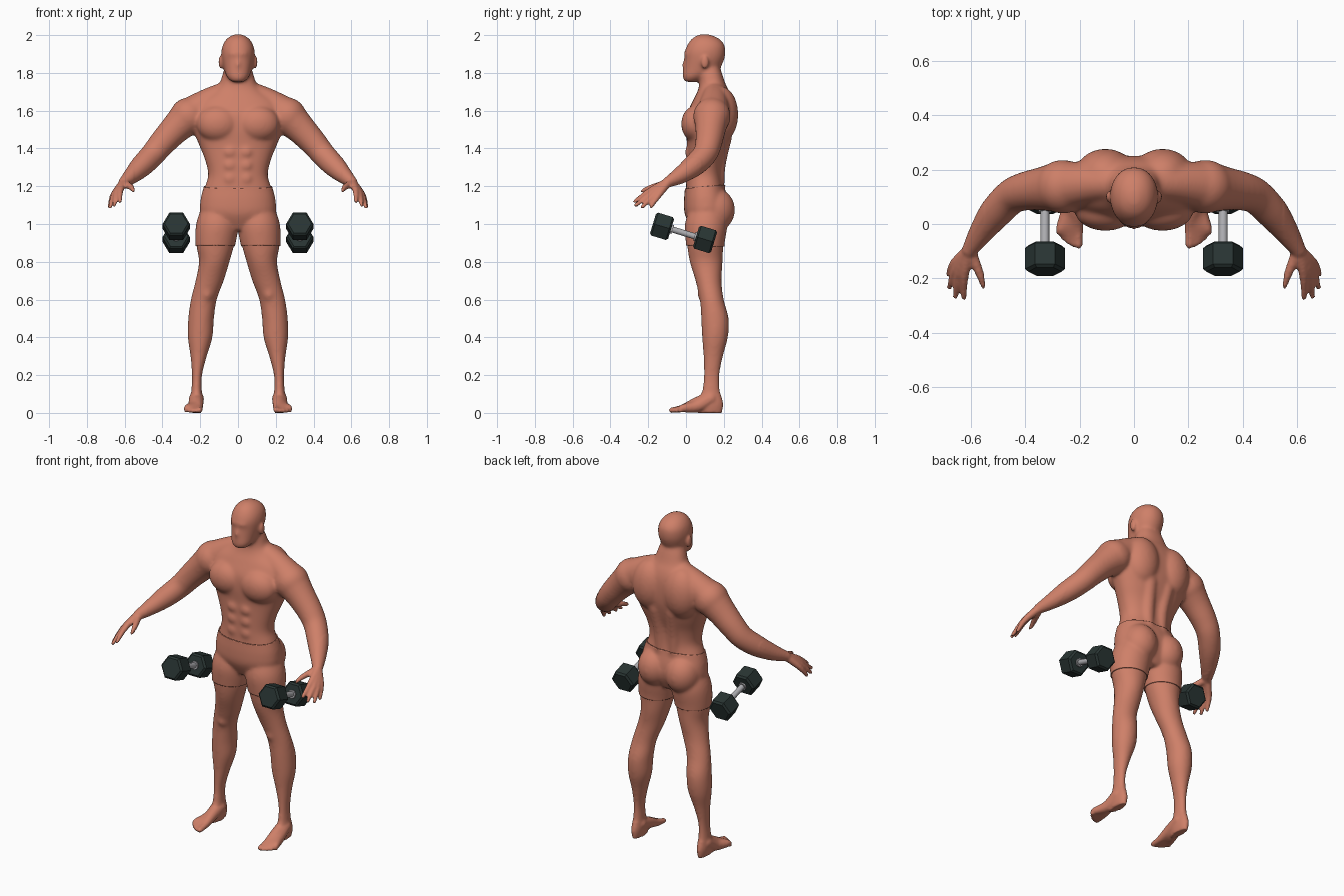
import bpy, bmesh, math
from mathutils import Vector, Matrix, Quaternion

old = bpy.data.objects.get("Cube")
if old:
    bpy.data.objects.remove(old, do_unlink=True)


def material(name, color, roughness):
    mat = bpy.data.materials.new(name)
    mat.use_nodes = True
    mat.diffuse_color = (*color, 1)
    shader = mat.node_tree.nodes["Principled BSDF"]
    shader.inputs["Base Color"].default_value = (*color, 1)
    shader.inputs["Roughness"].default_value = roughness
    return mat


skin = material("warm skin", (.62, .215, .14), .6)
rubber = material("dark rubber", (.022, .035, .033), .6)
steel = material("grey steel", (.42, .42, .44), .5)


def add_object(name, mesh, mat):
    obj = bpy.data.objects.new(name, mesh)
    bpy.context.collection.objects.link(obj)
    mesh.materials.clear()
    mesh.materials.append(mat)
    return obj


def spline(rows, steps=5):
    """Smooth curve through rows of numbers."""
    pts = [Vector(r) for r in rows]
    result = []
    for i in range(len(pts) - 1):
        a, b = pts[max(i - 1, 0)], pts[i]
        c, d = pts[i + 1], pts[min(i + 2, len(pts) - 1)]
        for k in range(steps):
            t = k / steps
            result.append(b + (c - a) * (t / 2)
                          + (a * 2 - b * 5 + c * 4 - d) * (t * t / 2)
                          + (b * 3 - a - c * 3 + d) * (t ** 3 / 2))
    return result + [pts[-1]]


def skin_rings(bm, rings):
    loops = [[bm.verts.new(p) for p in ring] for ring in rings]
    count = len(loops[0])
    for low, high in zip(loops, loops[1:]):
        for i in range(count):
            j = (i + 1) % count
            bm.faces.new((low[i], low[j], high[j], high[i]))
    bm.faces.new(loops[0][::-1])
    bm.faces.new(loops[-1])


def loft(bm, rows, power=2.0, sides=32):
    """Level sections given as height, x range and y range."""
    rings = []
    for z, x0, x1, y0, y1 in spline(rows):
        ring = []
        for i in range(sides):
            a = math.tau * i / sides
            c, s = math.cos(a), math.sin(a)
            ring.append(((x0 + x1) / 2 + (x1 - x0) / 2 * math.copysign(abs(c) ** (2 / power), c),
                         (y0 + y1) / 2 + (y1 - y0) / 2 * math.copysign(abs(s) ** (2 / power), s), z))
        rings.append(ring)
    skin_rings(bm, rings)


def ball(bm, center, radii):
    bmesh.ops.create_icosphere(bm, subdivisions=3, radius=1,
                               matrix=Matrix.LocRotScale(Vector(center), None, Vector(radii)))


def tube(bm, rows, side, sides=16):
    """Round limb through points given as x, y, z and radius."""
    pts = spline([(x * side, y, z, r) for x, y, z, r in rows])
    rings, turn, last = [], Quaternion(), Vector((0, 0, 1))
    for i, p in enumerate(pts):
        ahead = (pts[min(i + 1, len(pts) - 1)] - pts[max(i - 1, 0)]).to_3d().normalized()
        turn = last.rotation_difference(ahead) @ turn
        last = ahead
        angles = [math.tau * k / sides for k in range(sides)]
        rings.append([p.to_3d() + turn @ Vector((math.cos(a), math.sin(a), 0)) * p[3] for a in angles])
    skin_rings(bm, rings)
    for p in (pts[0], pts[-1]):
        ball(bm, p.to_3d(), [p[3]] * 3)


def both_sides(rows):
    return [(z, -w, w, y0, y1) for z, w, y0, y1 in rows]


bm = bmesh.new()

# Torso and neck
loft(bm, both_sides([
    (.97, .07, .04, .18), (1.05, .185, 0, .215), (1.12, .194, -.005, .215),
    (1.19, .178, 0, .2), (1.26, .158, .002, .192), (1.34, .175, .004, .2),
    (1.42, .207, .005, .225), (1.5, .238, 0, .245), (1.58, .24, .005, .25),
    (1.65, .215, .035, .245), (1.7, .14, .06, .23), (1.74, .1, .07, .21),
    (1.8, .08, .07, .19), (1.85, .06, .08, .17)]), 2.3)

# Head, brow and nose
loft(bm, both_sides([
    (1.752, .035, -.008, .06), (1.78, .06, -.018, .11), (1.82, .074, -.014, .175),
    (1.87, .085, -.008, .202), (1.91, .088, -.007, .209), (1.95, .08, .008, .203),
    (1.985, .055, .035, .17), (2.005, .018, .075, .12)]), 2.1)
ball(bm, (0, .015, 1.9), (.055, .03, .014))
ball(bm, (0, -.008, 1.842), (.013, .014, .03))

for side in (1, -1):
    ball(bm, (.09 * side, .1, 1.857), (.013, .021, .036))           # ear
    ball(bm, (.105 * side, .052, 1.53), (.115, .078, .098))         # chest
    ball(bm, (.105 * side, .185, 1.58), (.11, .092, .15))           # upper back
    ball(bm, (.092 * side, .155, 1.075), (.094, .099, .11))         # buttock
    ball(bm, (.165 * side, .1, .63), (.036, .04, .045))             # knee
    for z in (1.24, 1.31, 1.38):                                    # stomach muscles
        ball(bm, (.042 * side, .033, z), (.044, .04, .04))
    tube(bm, [(.045, .165, 1.19, .038), (.048, .172, 1.32, .04), (.06, .2, 1.46, .045)], side)

    # Sloping neck muscle and shoulder
    tube(bm, [(.05, .15, 1.7, .06), (.15, .15, 1.65, .073), (.255, .14, 1.578, .093)], side)

    # Arm
    tube(bm, [(.262, .137, 1.57, .1), (.33, .13, 1.505, .082), (.4, .12, 1.43, .072),
              (.45, .1, 1.37, .066), (.507, .042, 1.31, .061), (.56, -.03, 1.258, .046),
              (.603, -.095, 1.222, .029)], side)

    # Fingers run from the wrist through the knuckle to the tip
    for knuckle, tip in (((.622, -.185, 1.18), (.625, -.27, 1.12)),
                         ((.64, -.178, 1.168), (.655, -.265, 1.1)),
                         ((.653, -.165, 1.158), (.677, -.232, 1.09)),
                         ((.66, -.145, 1.152), (.68, -.185, 1.093))):
        tube(bm, [(.603, -.095, 1.222, .024), (*knuckle, .017), (*tip, .0105)], side, 12)
    tube(bm, [(.6, -.1, 1.215, .022), (.567, -.18, 1.195, .016), (.55, -.23, 1.175, .011)], side, 12)

    # Leg
    loft(bm, [(z, a * side, b * side, y0, y1) for z, a, b, y0, y1 in (
        (1.09, .03, .185, .03, .19), (1, .004, .216, 0, .212), (.89, .02, .22, .006, .198),
        (.8, .045, .207, .02, .194), (.7, .075, .225, .05, .188), (.6, .112, .25, .073, .2),
        (.5, .127, .264, .08, .226), (.4, .135, .266, .085, .222), (.3, .165, .252, .092, .196),
        (.2, .19, .244, .093, .178), (.12, .191, .247, .085, .18), (.05, .188, .252, .06, .197),
        (0, .195, .245, .06, .19))])

    # Foot bones end in toes, the largest on the inside
    for i in range(5):
        ball_x, tip_x = .207 + .015 * i, .203 + .018 * i
        tip_y = -.077 + .003 * i * i
        size = .0145 if i == 0 else .0115
        tube(bm, [(.22, .13, .075, .04), (.215 + .005 * i, .055, .05 - .004 * i, .033),
                  (ball_x, -.018, .024, .021), (tip_x, tip_y, size, size)], side, 12)

# Fuse all body parts into one skin
bmesh.ops.recalc_face_normals(bm, faces=bm.faces)
rough_mesh = bpy.data.meshes.new("body")
bm.to_mesh(rough_mesh)
bm.free()
rough = add_object("body_parts", rough_mesh, skin)
remesh = rough.modifiers.new("fuse", "REMESH")
remesh.mode = "VOXEL"
remesh.voxel_size = .007
depsgraph = bpy.context.evaluated_depsgraph_get()
body_mesh = bpy.data.meshes.new_from_object(rough.evaluated_get(depsgraph))
bpy.data.objects.remove(rough, do_unlink=True)


def soften(bm, verts, times):
    for _ in range(times):
        bmesh.ops.smooth_vert(bm, verts=verts, factor=.5,
                              use_axis_x=True, use_axis_y=True, use_axis_z=True)


# Soften muscles more than hands, feet and ears
bm = bmesh.new()
bm.from_mesh(body_mesh)
soften(bm, bm.verts[:], 2)
soften(bm, [v for v in bm.verts if abs(v.co.x) < .55 and v.co.z > .1
            and not (v.co.z > 1.8 and abs(v.co.x) > .086)], 12)
for v in bm.verts:
    v.co.z = max(v.co.z, 0)
for f in bm.faces:
    f.smooth = True
bm.to_mesh(body_mesh)
body = add_object("body", body_mesh, skin)

# Tight shorts: a shell lifted from the hips and thighs
bmesh.ops.delete(bm, geom=[v for v in bm.verts if abs(v.co.x) > .4], context="VERTS")
for height, slope, above in ((1.197, -.1, True), (.884, .04, False)):
    bmesh.ops.bisect_plane(bm, geom=bm.verts[:] + bm.edges[:] + bm.faces[:],
                           plane_co=(0, .1, height), plane_no=(0, slope, 1),
                           clear_outer=above, clear_inner=not above)
shorts_mesh = bpy.data.meshes.new("shorts")
bm.to_mesh(shorts_mesh)
bm.free()
shorts = add_object("shorts", shorts_mesh, skin)
shell = shorts.modifiers.new("cloth", "SOLIDIFY")
shell.thickness = .006
shell.offset = 1


def rod(name, sides, radius, length, place, mat, bevel=0):
    bm = bmesh.new()
    bmesh.ops.create_cone(bm, cap_ends=True, segments=sides, radius1=radius,
                          radius2=radius, depth=length)
    if sides == 6:
        bmesh.ops.rotate(bm, verts=bm.verts, matrix=Matrix.Rotation(math.pi / 2, 3, "Z"))
        rims = [e for e in bm.edges if abs(e.verts[0].co.z - e.verts[1].co.z) < .001]
        bmesh.ops.bevel(bm, geom=rims, offset=bevel, segments=1, affect="EDGES")
    else:
        for f in bm.faces:
            f.smooth = len(f.verts) == 4
    bmesh.ops.transform(bm, verts=bm.verts, matrix=place)
    mesh = bpy.data.meshes.new(name)
    bm.to_mesh(mesh)
    bm.free()
    return add_object(name, mesh, mat)


# Hexagonal dumbbells, tilted up toward the front
for side, label in ((1, "left"), (-1, "right")):
    place = (Matrix.Translation((.327 * side, -.013, .953))
             @ Matrix.Rotation(math.radians(90 - 17), 4, "X"))
    rod(label + "_dumbbell_handle", 24, .016, .2, place, steel)
    for end, where in ((1, "front"), (-1, "rear")):
        rod(f"{label}_dumbbell_{where}_weight", 6, .073, .1,
            place @ Matrix.Translation((0, 0, .119 * end)), rubber, .01)
        rod(f"{label}_dumbbell_{where}_collar", 24, .024, .012,
            place @ Matrix.Translation((0, 0, .066 * end)), steel)
